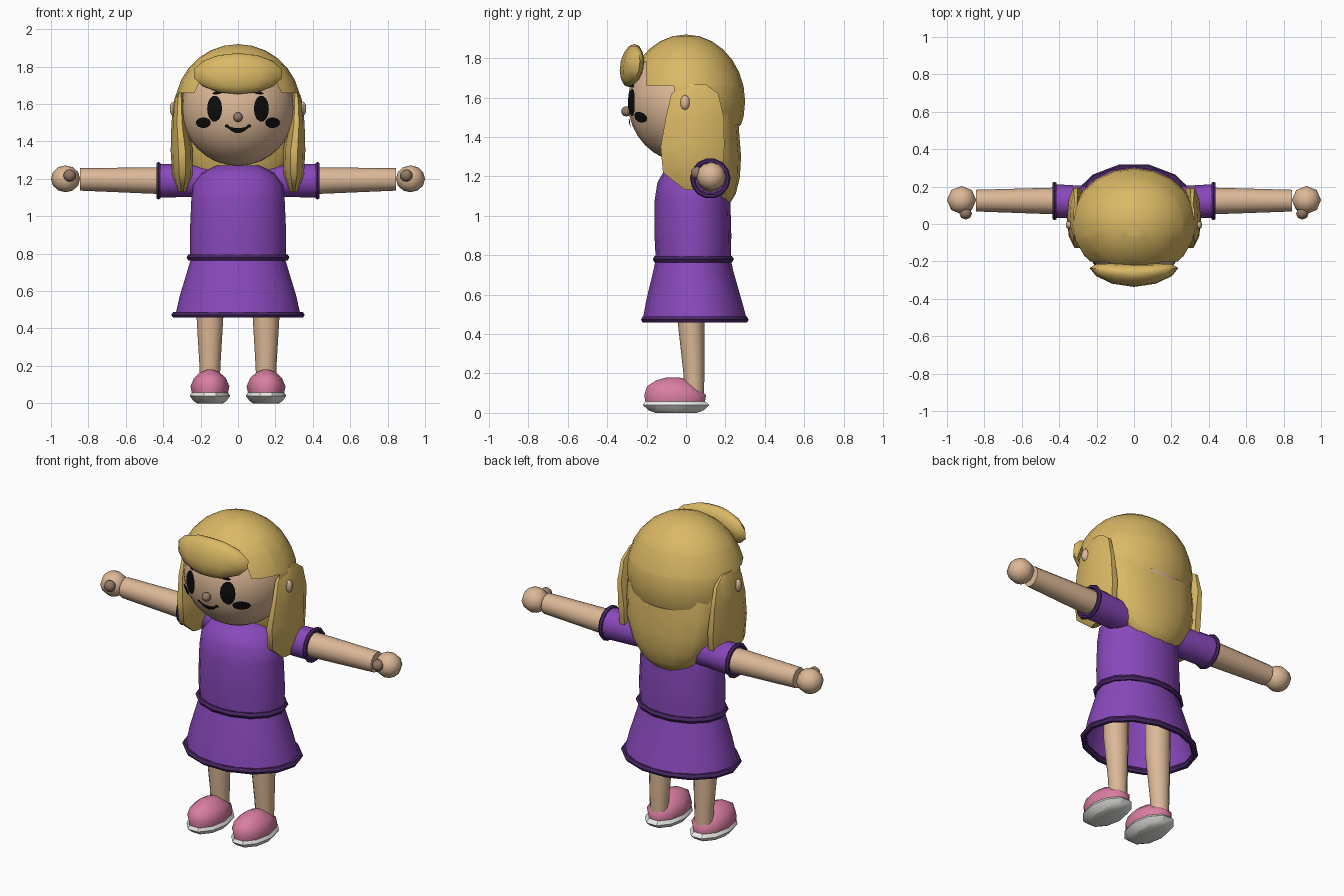
import bpy, bmesh, math
from mathutils import Vector, Matrix

if "Cube" in bpy.data.objects:
    bpy.data.objects.remove(bpy.data.objects["Cube"], do_unlink=True)


def material(name, rgb):
    m = bpy.data.materials.new(name)
    m.use_nodes = True
    m.diffuse_color = (*rgb, 1)
    m.node_tree.nodes["Principled BSDF"].inputs["Base Color"].default_value = (*rgb, 1)
    return m


SKIN = material("skin", (0.72, 0.48, 0.31))
SHADE = material("dark_skin", (0.29, 0.19, 0.13))
HAIR = material("golden_hair", (0.70, 0.48, 0.13))
PURPLE = material("purple_cloth", (0.25, 0.065, 0.50))
TRIM = material("dark_purple_trim", (0.065, 0.02, 0.13))
PINK = material("pink_shoe", (0.70, 0.21, 0.36))
WHITE = material("white_sole", (0.83, 0.83, 0.80))
BLACK = material("black", (0.004, 0.004, 0.004))


def finish(name, bm, mat, angle=50, fix=True):
    if fix:
        bmesh.ops.recalc_face_normals(bm, faces=bm.faces)
    me = bpy.data.meshes.new(name)
    bm.to_mesh(me)
    bm.free()
    me.materials.append(mat)
    ob = bpy.data.objects.new(name, me)
    bpy.context.collection.objects.link(ob)
    bpy.ops.object.select_all(action="DESELECT")
    ob.select_set(True)
    bpy.context.view_layer.objects.active = ob
    bpy.ops.object.shade_smooth_by_angle(angle=math.radians(angle))
    return ob


def loft(name, rings, mat, n=16, along_x=False, caps=(True, True), angle=50):
    """Each ring: position on axis, two centre coordinates, two radii."""
    bm = bmesh.new()
    loops = []
    for p, c1, c2, r1, r2 in rings:
        loop = []
        for i in range(n):
            a = math.tau * i / n
            u, v = c1 + r1 * math.cos(a), c2 + r2 * math.sin(a)
            loop.append(bm.verts.new((p, u, v) if along_x else (u, v, p)))
        loops.append(loop)
    for a, b in zip(loops, loops[1:]):
        for i in range(n):
            j = (i + 1) % n
            bm.faces.new((a[i], a[j], b[j], b[i]))
    for cap, loop in zip(caps, (loops[0], loops[-1])):
        if cap:
            bm.faces.new(loop)
    return finish(name, bm, mat, angle)


def ball_mesh(centre, radii, seg, rings):
    bm = bmesh.new()
    m = Matrix.Translation(centre) @ Matrix.Diagonal((*radii, 1))
    bmesh.ops.create_uvsphere(bm, u_segments=seg, v_segments=rings, radius=1, matrix=m)
    return bm


def ball(name, centre, radii, mat, seg=12, rings=8, angle=50):
    return finish(name, ball_mesh(centre, radii, seg, rings), mat, angle)


def trim_ring(name, centre, r1, r2, tube, along_x=False, n=14, k=6):
    bm = bmesh.new()
    grid = []
    for i in range(n):
        a = math.tau * i / n
        row = []
        for j in range(k):
            b = math.tau * j / k
            u = (r1 + tube * math.cos(b)) * math.cos(a)
            v = (r2 + tube * math.cos(b)) * math.sin(a)
            w = tube * math.sin(b)
            row.append(bm.verts.new(Vector(centre) + Vector((w, u, v) if along_x else (u, v, w))))
        grid.append(row)
    for i in range(n):
        for j in range(k):
            p, q, m = (i + 1) % n, (j + 1) % k, grid
            bm.faces.new((m[i][j], m[p][j], m[p][q], m[i][q]))
    return finish(name, bm, TRIM)


# Head and nose
HEAD_C, HEAD_R = Vector((0, 0, 1.575)), Vector((0.305, 0.295, 0.305))
ball("head", HEAD_C, HEAD_R, SKIN, 24, 16)
ball("nose", (0, -0.303, 1.53), (0.026, 0.026, 0.026), SHADE, 10, 6)


def on_face(x, z, lift=0.012):
    q = 1 - (x / HEAD_R.x) ** 2 - ((z - HEAD_C.z) / HEAD_R.z) ** 2
    return (x, -HEAD_R.y * math.sqrt(max(q, 0)) - lift, z)


def face_patch(name, x, z, rx, rz, tilt=0, n=14):
    """Thin oval that follows the curve of the face."""
    bm = bmesh.new()
    mid = bm.verts.new(on_face(x, z))
    loops = []
    for f in (0.5, 1):
        loop = []
        for i in range(n):
            a = math.tau * i / n
            u, v = f * rx * math.cos(a), f * rz * math.sin(a)
            c, s = math.cos(tilt), math.sin(tilt)
            loop.append(bm.verts.new(on_face(x + u * c - v * s, z + u * s + v * c)))
        loops.append(loop)
    inner, outer = loops
    for i in range(n):
        j = (i + 1) % n
        bm.faces.new((mid, inner[i], inner[j]))
        bm.faces.new((inner[i], outer[i], outer[j], inner[j]))
    finish(name, bm, BLACK, fix=False)


# Smiling mouth
bm = bmesh.new()
prev = None
for i in range(11):
    t = i / 5 - 1
    half = 0.004 + 0.009 * (1 - t * t)
    z = 1.458 + 0.024 * t * t
    pair = [bm.verts.new(on_face(0.06 * t, z + d)) for d in (-half, half)]
    if prev:
        bm.faces.new((prev[0], pair[0], pair[1], prev[1]))
    prev = pair
finish("mouth", bm, BLACK, fix=False)

# Hair cap, cut along the hairline
bm = ball_mesh((0, 0, 1.58), (0.338, 0.3, 0.34), 20, 14)
for co, no in (((0, 0, 1.66), (0, 0, 1)), ((0, 0, 1.78), (0, 0, 1)), ((0, 0, 1.46), (0, 0, 1)),
               ((0, -0.06, 0), (0, 1, 0)), ((0, -0.2, 0), (0, 1, 0))):
    bmesh.ops.bisect_plane(bm, geom=bm.verts[:] + bm.edges[:] + bm.faces[:],
                           plane_co=co, plane_no=no)
bare = []
for f in bm.faces:
    c = f.calc_center_median()
    if c.z < 1.46 or (c.z < 1.66 and c.y < -0.06) or (c.z < 1.78 and c.y < -0.2):
        bare.append(f)
bmesh.ops.delete(bm, geom=bare, context="FACES")
finish("hair_cap", bm, HAIR)

# Long hair down the back, drifting backwards towards the tip
bm = ball_mesh((0, 0.125, 1.42), (0.3, 0.145, 0.38), 14, 10)
for v in bm.verts:
    v.co.y += max(0, 1.42 - v.co.z) * 0.14
finish("back_hair", bm, HAIR)

# Fringe roll, wrapped around the forehead
bm = ball_mesh((0, -0.275, 1.762), (0.24, 0.06, 0.11), 12, 7)
for v in bm.verts:
    v.co.y += 0.7 * v.co.x ** 2 + 0.12 * (v.co.z - 1.762)
finish("fringe", bm, HAIR)

# Dress
loft("dress_body", [(0.765, 0, 0.037, 0.255, 0.19), (0.9, 0, 0.035, 0.258, 0.195),
                    (1.08, 0, 0.033, 0.25, 0.192), (1.17, 0, 0.035, 0.24, 0.18),
                    (1.23, 0, 0.04, 0.195, 0.15), (1.27, 0, 0.045, 0.12, 0.1)], PURPLE)
loft("skirt", [(0.78, 0, 0.037, 0.25, 0.19), (0.72, 0, 0.037, 0.267, 0.203),
               (0.58, 0, 0.04, 0.31, 0.24), (0.47, 0, 0.045, 0.335, 0.265)],
     PURPLE, caps=(False, False))
trim_ring("waist_trim", (0, 0.037, 0.78), 0.256, 0.192, 0.019)
trim_ring("hem_trim", (0, 0.045, 0.473), 0.338, 0.262, 0.018)

# Mirrored parts
for side, s in (("left", 1), ("right", -1)):
    face_patch(side + "_eye", s * 0.125, 1.575, 0.04, 0.07)
    face_patch(side + "_cheek", s * 0.185, 1.5, 0.04, 0.028)
    face_patch(side + "_brow", s * 0.105, 1.662, 0.032, 0.009, -s * 0.2)
    face_patch(side + "_mouth_corner", s * 0.06, 1.483, 0.011, 0.009)
    ball(side + "_ear", (s * 0.347, -0.005, 1.575), (0.018, 0.024, 0.038), SKIN, 8, 6)

    loft(side + "_hair_lock",
         [(1.67, s * 0.31, 0.05, 0.015, 0.05), (1.62, s * 0.312, 0.045, 0.03, 0.125),
          (1.5, s * 0.313, 0.045, 0.043, 0.155), (1.35, s * 0.3, 0.033, 0.06, 0.17),
          (1.22, s * 0.298, 0.035, 0.054, 0.16), (1.13, s * 0.298, 0.06, 0.02, 0.07)],
         HAIR, n=10)

    # Arm
    loft(side + "_sleeve", [(s * 0.12, 0.11, 1.19, 0.085, 0.085),
                            (s * 0.425, 0.123, 1.19, 0.09, 0.09)], PURPLE, 12, True)
    trim_ring(side + "_cuff", (s * 0.425, 0.123, 1.19), 0.09, 0.09, 0.013, True)
    loft(side + "_arm", [(s * 0.4, 0.123, 1.19, 0.072, 0.072),
                         (s * 0.845, 0.125, 1.197, 0.058, 0.06)], SKIN, 12, True)
    ball(side + "_hand", (s * 0.922, 0.128, 1.2), (0.078, 0.075, 0.072), SKIN, 8, 6)
    ball(side + "_thumb", (s * 0.9, 0.056, 1.218), (0.034, 0.032, 0.033), SHADE, 8, 6)

    # Leg and shoe
    x = s * 0.15
    loft(side + "_leg", [(0.09, x, 0.042, 0.052, 0.05), (0.2, x, 0.04, 0.056, 0.053),
                         (0.47, x, 0.025, 0.072, 0.068), (0.77, x, 0.025, 0.075, 0.07)], SKIN, 12)
    loft(side + "_shoe", [(0.05, x, -0.055, 0.095, 0.158), (0.09, x, -0.055, 0.104, 0.165),
                          (0.135, x, -0.07, 0.085, 0.135), (0.165, x, -0.07, 0.052, 0.085),
                          (0.18, x, -0.065, 0.02, 0.035)], PINK, 10)
    loft(side + "_sole", [(0, x, -0.05, 0.07, 0.11), (0.012, x, -0.05, 0.088, 0.145),
                          (0.04, x, -0.05, 0.108, 0.178), (0.06, x, -0.055, 0.096, 0.158)],
         WHITE, 10, angle=30)
